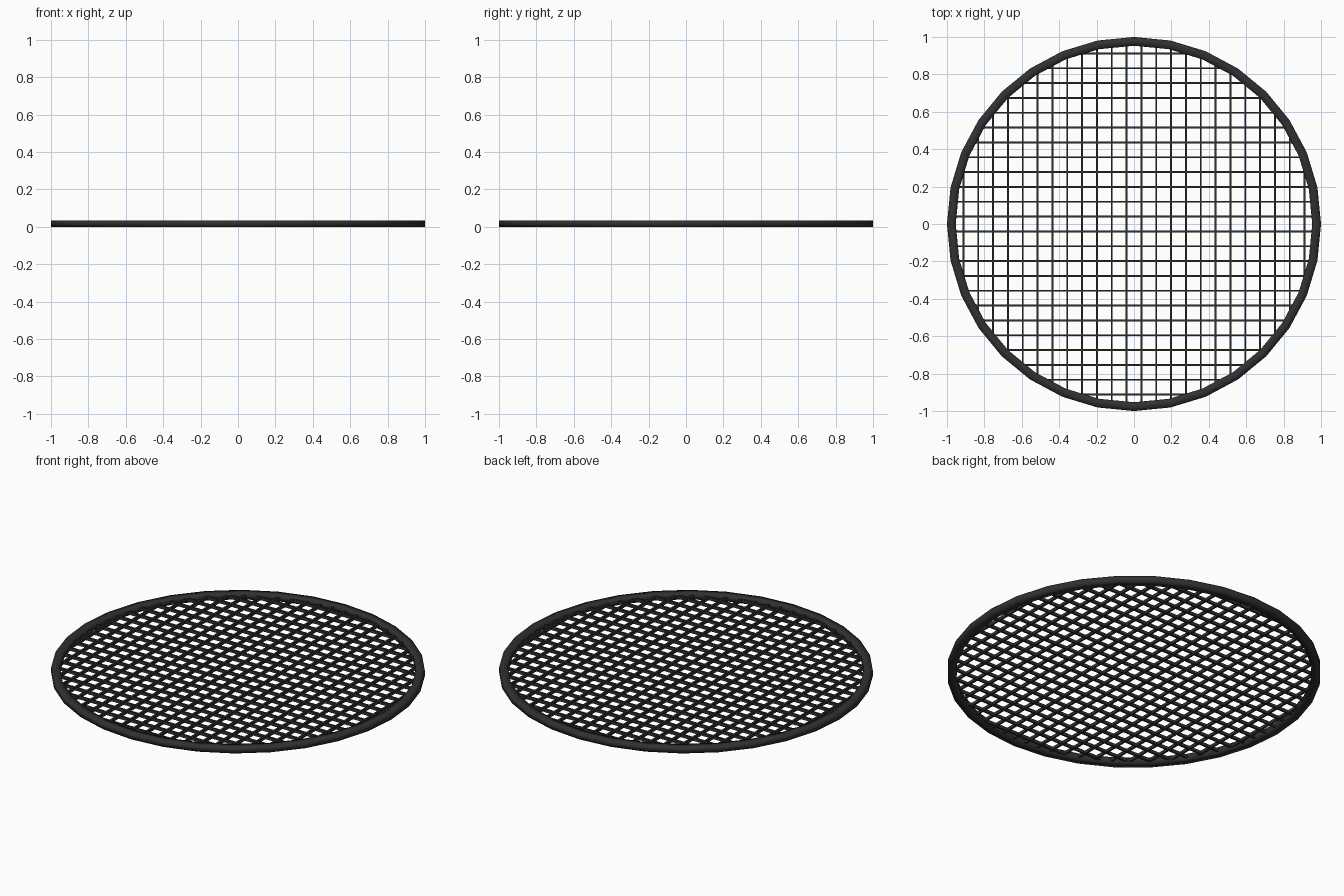
import bpy, bmesh, math
from mathutils import Matrix, Vector

if "Cube" in bpy.data.objects:
    bpy.data.objects.remove(bpy.data.objects["Cube"])

R_OUT = 1.0      # outer radius of rim
R_IN = 0.953     # inner radius of rim
HEIGHT = 0.034   # rim height
PITCH = 0.0793   # mesh spacing
WIRE_W = 0.0105  # wire width
WIRE_H = 0.018   # wire height

mat = bpy.data.materials.new("dark_metal")
mat.diffuse_color = (0.03, 0.03, 0.03, 1)
mat.use_nodes = True
mat.node_tree.nodes["Principled BSDF"].inputs["Base Color"].default_value = mat.diffuse_color


def finish(name, bm):
    bmesh.ops.recalc_face_normals(bm, faces=bm.faces)
    me = bpy.data.meshes.new(name)
    bm.to_mesh(me)
    bm.free()
    me.materials.append(mat)
    ob = bpy.data.objects.new(name, me)
    bpy.context.collection.objects.link(ob)
    return ob


# Rim: 32-sided ring with rectangular section, softly shaded
bm = bmesh.new()
section = [(R_OUT, 0), (R_OUT, HEIGHT), (R_IN, HEIGHT), (R_IN, 0)]
rings = []
for i in range(32):
    a = math.tau * i / 32
    rings.append([bm.verts.new((r * math.cos(a), r * math.sin(a), z)) for r, z in section])
for i in range(32):
    p, q = rings[i], rings[(i + 1) % 32]
    for j in range(4):
        k = (j + 1) % 4
        bm.faces.new((p[j], q[j], q[k], p[k])).smooth = True
finish("rim", bm)


def wire_set(name, angle):
    """Parallel wires along x, each cut to its chord of the rim, then turned."""
    bm = bmesh.new()
    turn = Matrix.Rotation(angle, 4, 'Z')
    for i in range(-12, 12):
        y = (i + 0.5) * PITCH
        length = 2 * math.sqrt(0.965 ** 2 - y * y)
        place = (turn @ Matrix.Translation(Vector((0, y, HEIGHT / 2)))
                 @ Matrix.Diagonal((length, WIRE_W, WIRE_H, 1)))
        bmesh.ops.create_cube(bm, size=1, matrix=place)
    finish(name, bm)


# Wire grid
wire_set("cross_wires", 0)
wire_set("long_wires", math.pi / 2)
